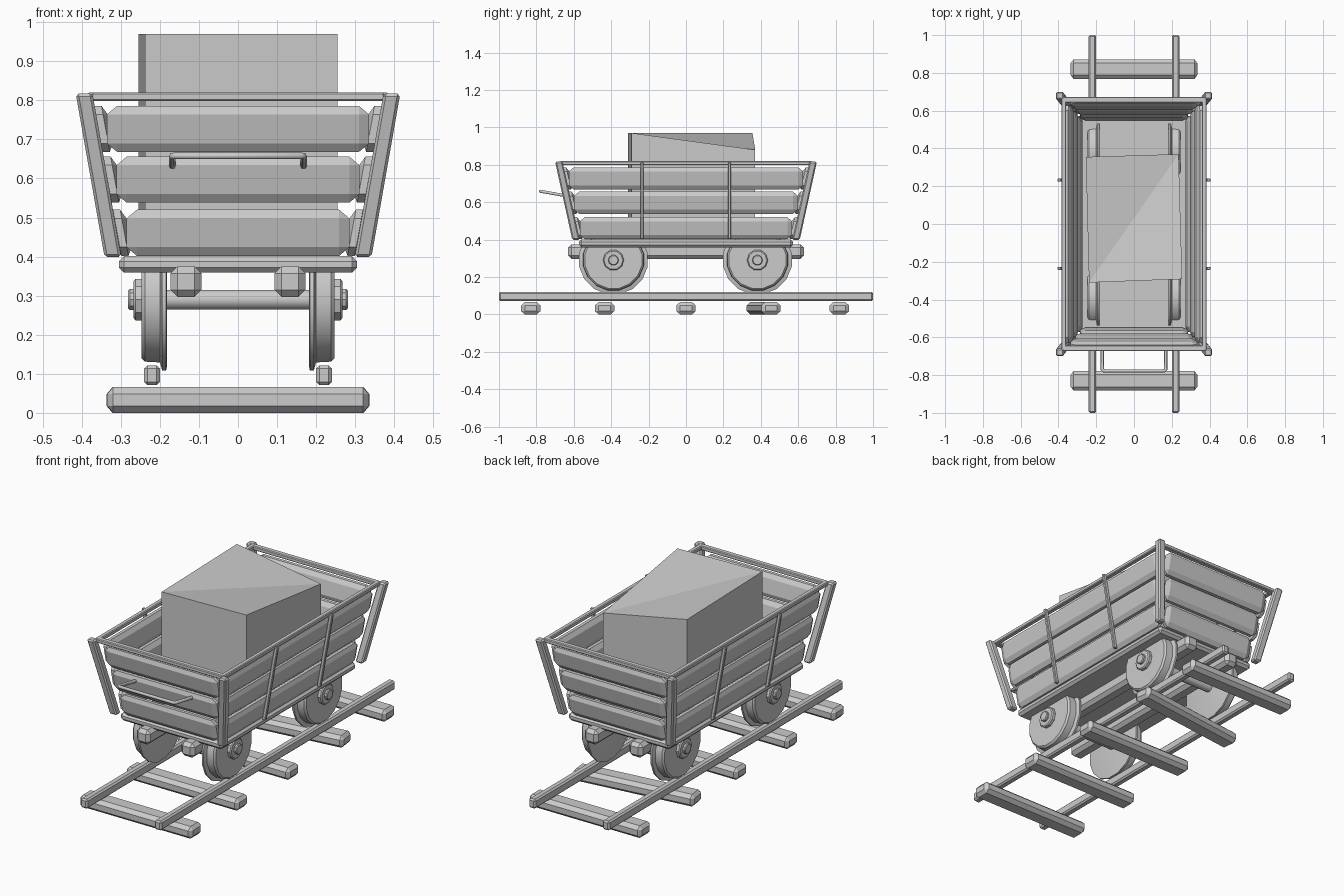
import bpy, bmesh, math
from mathutils import Matrix, Vector

if "Cube" in bpy.data.objects:
    bpy.data.objects.remove(bpy.data.objects["Cube"])


def finish(name, bm, smooth=False):
    bmesh.ops.recalc_face_normals(bm, faces=bm.faces)
    me = bpy.data.meshes.new(name)
    bm.to_mesh(me)
    bm.free()
    ob = bpy.data.objects.new(name, me)
    bpy.context.collection.objects.link(ob)
    if smooth:
        bpy.ops.object.select_all(action='DESELECT')
        bpy.context.view_layer.objects.active = ob
        ob.select_set(True)
        bpy.ops.object.shade_smooth_by_angle(angle=math.radians(35))
    return ob


def block(name, centre, size, chamfer, lean=(0, 0), turn=0):
    """Chamfered box; chamfer per axis, leaning sideways with height."""
    bm = bmesh.new()
    c = Vector(chamfer)
    bmesh.ops.create_cube(bm, size=1)
    for v in bm.verts:
        v.co = Vector([v.co[i] * size[i] / c[i] for i in range(3)])
    bmesh.ops.bevel(bm, geom=bm.edges[:], offset=1, segments=1, affect='EDGES')
    rot = Matrix.Rotation(math.radians(turn), 3, 'Z')
    for v in bm.verts:
        p = Vector([v.co[i] * c[i] for i in range(3)])
        p.x += lean[0] * p.z
        p.y += lean[1] * p.z
        v.co = rot @ p + Vector(centre)
    return finish(name, bm)


def lathe_x(name, profile, y, z, sides=16):
    """Spin (x, radius) profile round an axle parallel to x."""
    bm = bmesh.new()
    rings = []
    for x, r in profile:
        rings.append([bm.verts.new((x, y + r * math.sin(a), z + r * math.cos(a)))
                      for a in [(k + .5) * math.tau / sides for k in range(sides)]])
    for a, b in zip(rings, rings[1:]):
        for k in range(sides):
            j = (k + 1) % sides
            bm.faces.new((a[k], a[j], b[j], b[k]))
    bm.faces.new(rings[0])
    bm.faces.new(rings[-1])
    return finish(name, bm, True)


# track: sleepers (one knocked askew) and rails
for y, turn in ((-.83, 0), (-.435, 0), (0, 0), (.415, 7), (.82, 0)):
    block("sleeper", (0, y, .033), (.67, .104, .066), (.015, .02, .018), turn=turn)
for s in (-1, 1):
    block("rail", (s * .22, 0, .096), (.04, 2, .05), (.008, .008, .008))

# wheels with flange and hub, joined by axles
for y in (-.388, .382):
    lathe_x("axle", [(-.21, .026), (.21, .026)], y, .29, 12)
    for s in (-1, 1):
        wheel = [(.182, .178), (.184, .187), (.194, .187), (.2, .166),
                 (.238, .164), (.247, .155)]
        hub = [(.24, .056), (.262, .056), (.267, .05), (.267, .028),
               (.277, .028), (.281, .024)]
        lathe_x("wheel", [(s * x, r) for x, r in wheel], y, .292)
        lathe_x("hub", [(s * x, r) for x, r in hub], y, .29, 10)

# chassis beams and bed
for s in (-1, 1):
    block("chassis_beam", (s * .133, 0, .336), (.08, 1.26, .078), (.018, .018, .018))
block("bed", (0, 0, .38), (.61, 1.145, .042), (.013, .013, .013))

# flared plank walls
KX, KY = .18, .22
for z in (.461, .597, .727):
    w = .285 + (z - .461) * .19
    x = .30 + (z - .461) * KX
    y = .578 + (z - .461) * KY
    for s in (-1, 1):
        block("end_plank", (0, s * y, z), (2 * w, .042, .118), (.026, .012, .022), (0, s * KY))
        block("side_plank", (s * x, 0, z), (.042, 2 * y - .02, .118), (.012, .026, .022), (s * KX, 0))

# corner posts, side straps and top rim
for sx in (-1, 1):
    for sy in (-1, 1):
        block("corner_post", (sx * .357, sy * .634, .608), (.043, .04, .418),
              (.007, .007, .007), (sx * .176, sy * KY))
    for y in (-.235, .232):
        block("side_strap", (sx * .359, y, .607), (.02, .016, .41), (.003, .003, .003), (sx * KX, 0))
    block("side_rim", (sx * .372, 0, .809), (.026, 1.34, .022), (.004, .004, .004))
    block("end_rim", (0, sx * .658, .809), (.75, .03, .022), (.004, .004, .004))

# push handle on the front
cu = bpy.data.curves.new("handle", 'CURVE')
cu.dimensions = '3D'
cu.bevel_depth = .009
cu.bevel_resolution = 1
cu.use_fill_caps = True
path = [(-.168, -.635, .633), (-.168, -.77, .657), (-.16, -.778, .658),
        (.16, -.778, .658), (.168, -.77, .657), (.168, -.635, .633)]
sp = cu.splines.new('POLY')
sp.points.add(len(path) - 1)
for p, co in zip(sp.points, path):
    p.co = (*co, 1)
bpy.context.collection.objects.link(bpy.data.objects.new("handle", cu))

# cargo crate with one sunken top corner
bm = bmesh.new()
plan = [(-.238, -.31), (.255, -.292), (.236, .37), (-.255, .355)]
low = [bm.verts.new((x, y, .401)) for x, y in plan]
top = [bm.verts.new((x, y, h)) for (x, y), h in zip(plan, (.97, .97, .88, .97))]
for k in range(4):
    j = (k + 1) % 4
    bm.faces.new((low[k], low[j], top[j], top[k]))
bm.faces.new(low)
bm.faces.new((top[0], top[1], top[2]))
bm.faces.new((top[0], top[2], top[3]))
finish("cargo_crate", bm)
